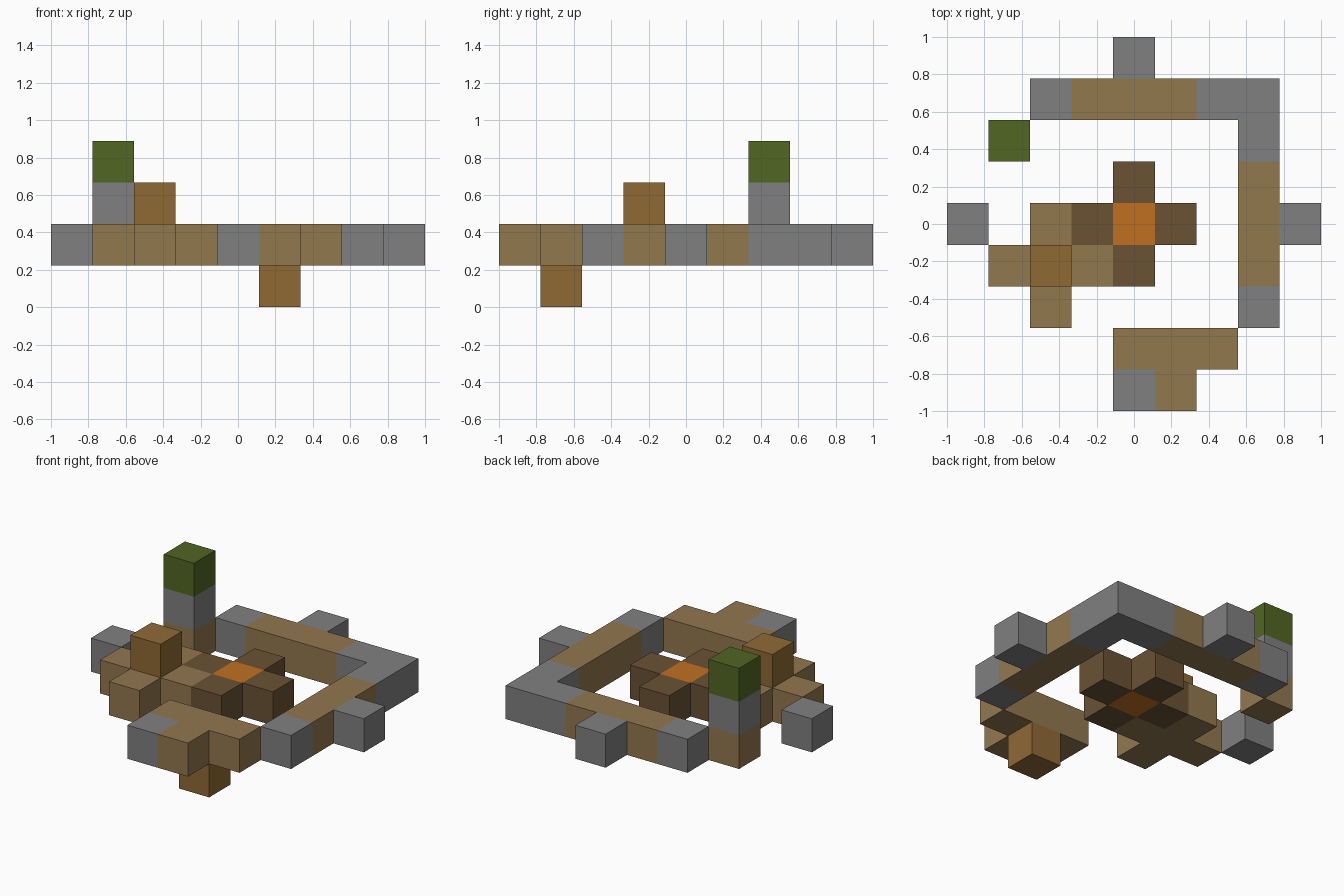
import bpy
import bmesh
from mathutils import Vector, Matrix

cube = bpy.data.objects.get("Cube")
if cube:
    bpy.data.objects.remove(cube, do_unlink=True)

UNIT = 2 / 9  # edge of one block

# Block plans per level: rows run back to front, columns from -x to +x
LEVELS = [
    # lowest level: single hanging block
    {(1, -3): "w"},
    # main level: ring, hearth and outlying stones
    """
    ....s....
    ..stttss.
    .t.....s.
    ....l..t.
    s.tlel.ts
    .tttl..t.
    ..t....s.
    ....ttt..
    ....st...
    """,
    # raised blocks
    {(-3, 2): "s", (-2, -1): "w"},
    # top of the column
    {(-3, 2): "g"},
]

# part name, material name, sRGB colour
PARTS = {
    "s": ("stone_blocks", "grey stone", "808080"),
    "t": ("timber_blocks", "tan timber", "92784F"),
    "l": ("hearth_logs", "dark brown log", "6A5234"),
    "e": ("hearth_ember", "orange ember", "C17021"),
    "w": ("accent_blocks", "golden wood", "906A35"),
    "g": ("column_cap", "moss green", "516622"),
}


def linear(hexcode):
    values = [int(hexcode[i:i + 2], 16) / 255 for i in (0, 2, 4)]
    return [v / 12.92 if v < 0.04045 else ((v + 0.055) / 1.055) ** 2.4
            for v in values] + [1]


def make_material(name, hexcode):
    mat = bpy.data.materials.new(name)
    mat.use_nodes = True
    mat.diffuse_color = linear(hexcode)
    bsdf = next(n for n in mat.node_tree.nodes if n.type == "BSDF_PRINCIPLED")
    bsdf.inputs["Base Color"].default_value = linear(hexcode)
    return mat


def read_blocks():
    blocks = {}
    for z, plan in enumerate(LEVELS):
        if isinstance(plan, str):
            rows = plan.split()
            plan = {(c - 4, 4 - r): kind for r, row in enumerate(rows)
                    for c, kind in enumerate(row) if kind != "."}
        for (x, y), kind in plan.items():
            blocks[x, y, z] = kind
    return blocks


def build_part(kind, blocks):
    name, mat_name, hexcode = PARTS[kind]
    bm = bmesh.new()
    for cell in [c for c, k in blocks.items() if k == kind]:
        centre = Vector(cell) * UNIT + Vector((0, 0, UNIT / 2))
        made = bmesh.ops.create_cube(bm, size=UNIT, matrix=Matrix.Translation(centre))
        faces = {f for v in made["verts"] for f in v.link_faces}
        # remove the sides that touch another block
        hidden = []
        for f in faces:
            step = (f.calc_center_median() - centre) * 2 / UNIT
            if tuple(c + round(s) for c, s in zip(cell, step)) in blocks:
                hidden.append(f)
        bmesh.ops.delete(bm, geom=hidden, context="FACES")
    bmesh.ops.remove_doubles(bm, verts=bm.verts[:], dist=0.001)
    mesh = bpy.data.meshes.new(name)
    bm.to_mesh(mesh)
    bm.free()
    mesh.materials.append(make_material(mat_name, hexcode))
    bpy.context.collection.objects.link(bpy.data.objects.new(name, mesh))


all_blocks = read_blocks()
for part in PARTS:
    build_part(part, all_blocks)
